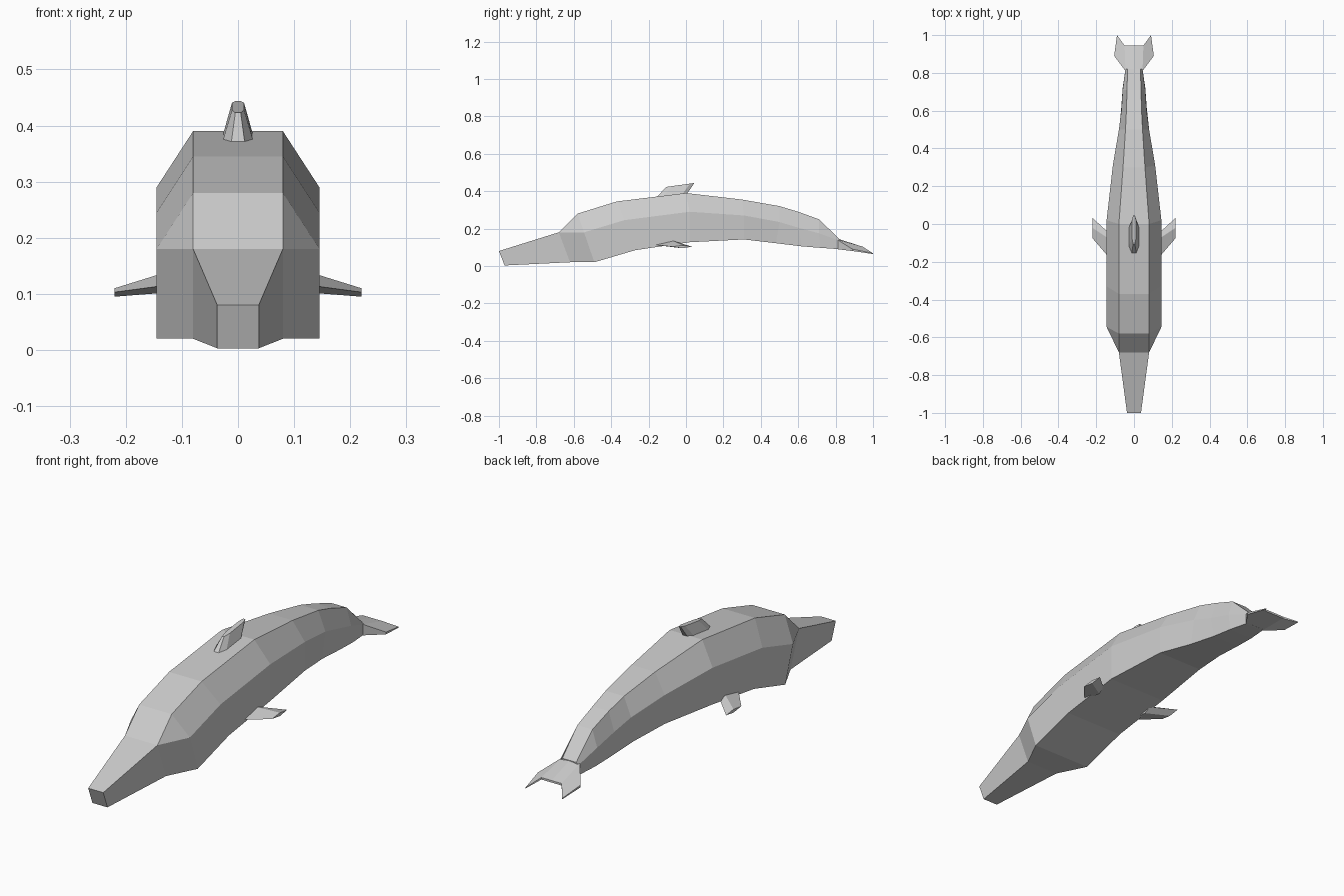
import bpy, bmesh


def loft(name, rings):
    """Skin closed rings of points and cap both ends."""
    bm = bmesh.new()
    loops = [[bm.verts.new(p) for p in r] for r in rings]
    n = len(loops[0])
    for a, b in zip(loops, loops[1:]):
        for i in range(n):
            j = (i + 1) % n
            bm.faces.new((a[i], a[j], b[j], b[i]))
    bm.faces.new(loops[0][::-1])
    bm.faces.new(loops[-1])
    bmesh.ops.remove_doubles(bm, verts=bm.verts, dist=0.0005)
    bmesh.ops.recalc_face_normals(bm, faces=bm.faces)
    me = bpy.data.meshes.new(name)
    bm.to_mesh(me)
    bm.free()
    ob = bpy.data.objects.new(name, me)
    bpy.context.collection.objects.link(ob)
    return ob


def mirror_x(ob):
    ob.modifiers.new("Mirror", 'MIRROR').use_axis[0] = True


# Body stations, each as (half width, y, z) at back edge, flank and belly
stations = [
    ((.037, -1.0, .08), (.037, -1.0, .08), (.037, -.97, .003)),
    ((.08, -.68, .18), (.08, -.68, .18), (.08, -.62, .02)),
    ((.08, -.58, .28), (.145, -.545, .18), (.145, -.49, .02)),
    ((.08, -.37, .345), (.145, -.33, .245), (.145, -.27, .085)),
    ((.08, 0, .39), (.145, .02, .29), (.145, .02, .127)),
    ((.058, .3, .355), (.112, .31, .27), (.112, .31, .142)),
    ((.045, .5, .32), (.08, .5, .235), (.08, .48, .122)),
    ((.04, .6, .29), (.067, .6, .205), (.067, .62, .105)),
    ((.037, .71, .25), (.06, .71, .175), (.06, .72, .097)),
    ((.034, .82, .145), (.045, .82, .135), (.045, .82, .09)),
]
loft("body", [[(w, y, z) for w, y, z in s] +
              [(-w, y, z) for w, y, z in reversed(s)] for s in stations])

# Tail flukes: right half, lofted outward from the centre line
fluke = loft("tail_flukes", [
    [(0, .81, .146), (0, .945, .103), (0, .945, .094), (0, .81, .09)],
    [(.045, .81, .14), (.05, .945, .103), (.05, .945, .094), (.045, .81, .09)],
    [(.105, .89, .09), (.09, 1.0, .068), (.09, 1.0, .064), (.105, .89, .08)],
])
mirror_x(fluke)

# Dorsal fin: swept-back tapered prism
outline = [(.012, -.155), (.027, -.12), (.027, -.02), (.012, .005)]
outline += [(-x, y) for x, y in reversed(outline)]
loft("dorsal_fin", [
    [(x, y, .385 + y * .1) for x, y in outline],
    [(x * .4, y * .94 + .04, .443 + y * .13) for x, y in outline],
])

# Flippers: swept diamond section, mirrored
flipper = loft("flippers", [
    [(.13, -.18, .115), (.13, -.08, .138), (.13, -.05, .12), (.13, -.08, .102)],
    [(.22, -.075, .103), (.22, -.02, .11), (.22, .032, .103), (.22, -.02, .095)],
])
mirror_x(flipper)
